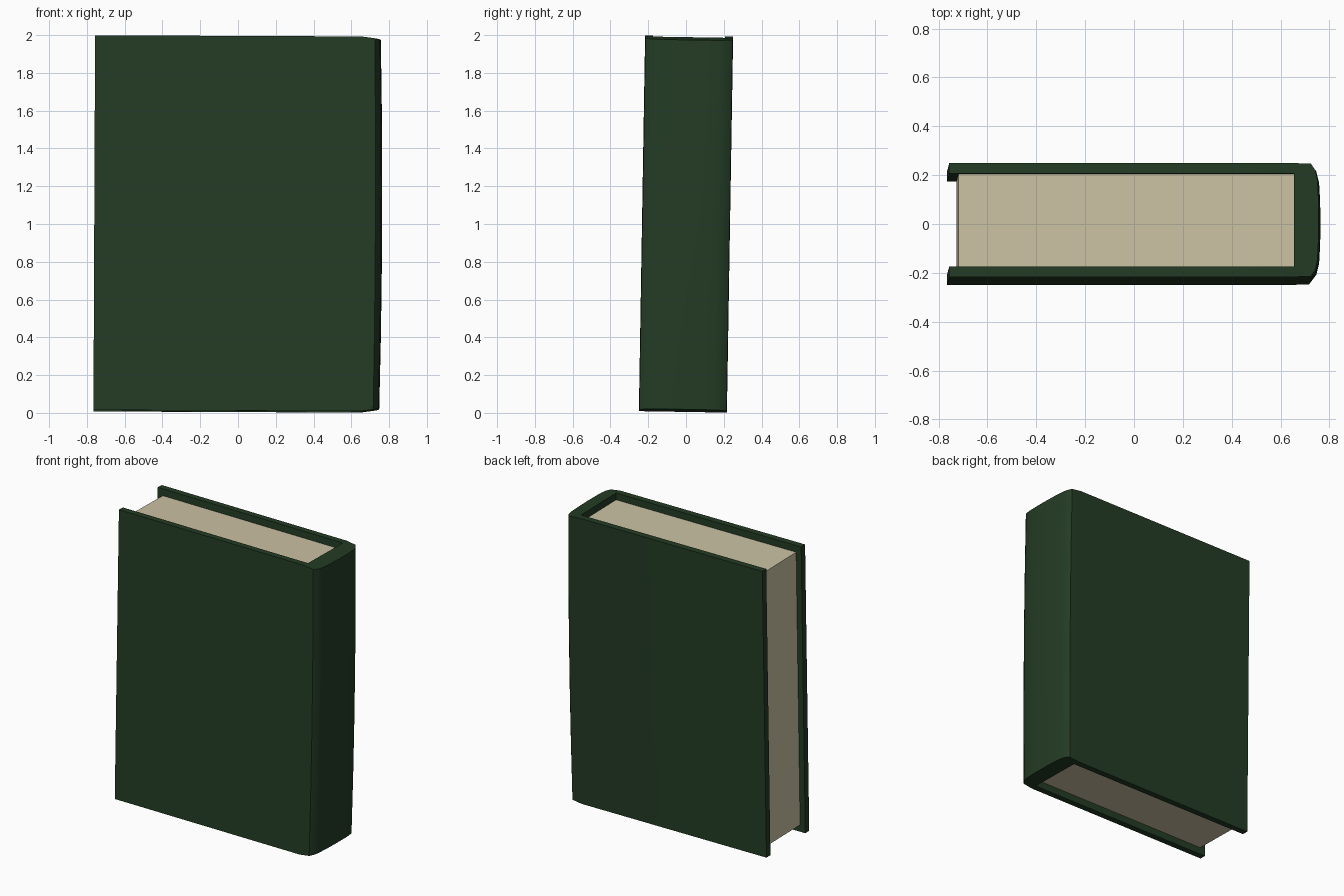
import bpy, bmesh, math
from mathutils import Matrix

if "Cube" in bpy.data.objects:
    bpy.data.objects.remove(bpy.data.objects["Cube"])

HALF = 0.992          # half height of the cover
TILT = Matrix.Translation((0, 0, 1)) @ Matrix.Rotation(math.radians(0.25), 4, 'Y') @ Matrix.Rotation(math.radians(-0.95), 4, 'X')


def material(name, rgb):
    m = bpy.data.materials.new(name)
    m.diffuse_color = (*rgb, 1)
    m.use_nodes = True
    m.node_tree.nodes["Principled BSDF"].inputs["Base Color"].default_value = m.diffuse_color
    return m


def finish(name, bm, mat, smooth=False):
    bmesh.ops.recalc_face_normals(bm, faces=bm.faces)
    bm.transform(TILT)
    mesh = bpy.data.meshes.new(name)
    bm.to_mesh(mesh)
    bm.free()
    mesh.materials.append(mat)
    ob = bpy.data.objects.new(name, mesh)
    bpy.context.collection.objects.link(ob)
    if smooth:
        bpy.context.view_layer.objects.active = ob
        ob.select_set(True)
        bpy.ops.object.shade_smooth_by_angle(angle=math.radians(35))
        ob.select_set(False)
    return ob


green = material("dark green cloth", (0.017, 0.045, 0.018))
cream = material("cream paper", (0.60, 0.54, 0.37))

# Cover: U-shaped section of paired outer / inner points, mirrored in y
half = [((-0.761, 0.233), (-0.761, 0.190)),
        ((0.650, 0.233), (0.650, 0.190)),
        ((0.720, 0.231), (0.651, 0.187)),
        ((0.738, 0.205), (0.651, 0.165)),
        ((0.747, 0.165), (0.651, 0.130)),
        ((0.751, 0.085), (0.651, 0.065))]
pairs = half + [((0.752, 0), (0.651, 0))]
pairs += [((o[0], -o[1]), (i[0], -i[1])) for o, i in reversed(half)]

bm = bmesh.new()
levels = [-1, -0.6, -0.2, 0.2, 0.6, 1]
rings = []
for t in levels:
    ring = []
    for pair in pairs:
        row = []
        for x, y in pair:
            out = max(0, (x - 0.66) / 0.09)          # 0 on boards, 1 at spine face
            z = t * (HALF - 0.014 * out)             # spine ends slope away
            row.append(bm.verts.new((x + 0.011 * out * (1 - t * t), y, z)))
        ring.append(row)
    rings.append(ring)
n = len(pairs)
for a, b in zip(rings, rings[1:]):
    for k in range(n - 1):
        for s in (0, 1):
            bm.faces.new((a[k][s], a[k + 1][s], b[k + 1][s], b[k][s]))
    for k in (0, n - 1):                             # fore edges of the boards
        bm.faces.new((a[k][0], a[k][1], b[k][1], b[k][0]))
for r in (rings[0], rings[-1]):                      # head and tail
    for k in range(n - 1):
        bm.faces.new((r[k][0], r[k + 1][0], r[k + 1][1], r[k][1]))
finish("cover", bm, green, smooth=True)

# Page block, recessed inside the cover
bm = bmesh.new()
bmesh.ops.create_cube(bm, size=1, matrix=Matrix.Translation((-0.034, 0, 0)) @ Matrix.Diagonal((1.376, 0.381, 1.89, 1)))
finish("page_block", bm, cream)
